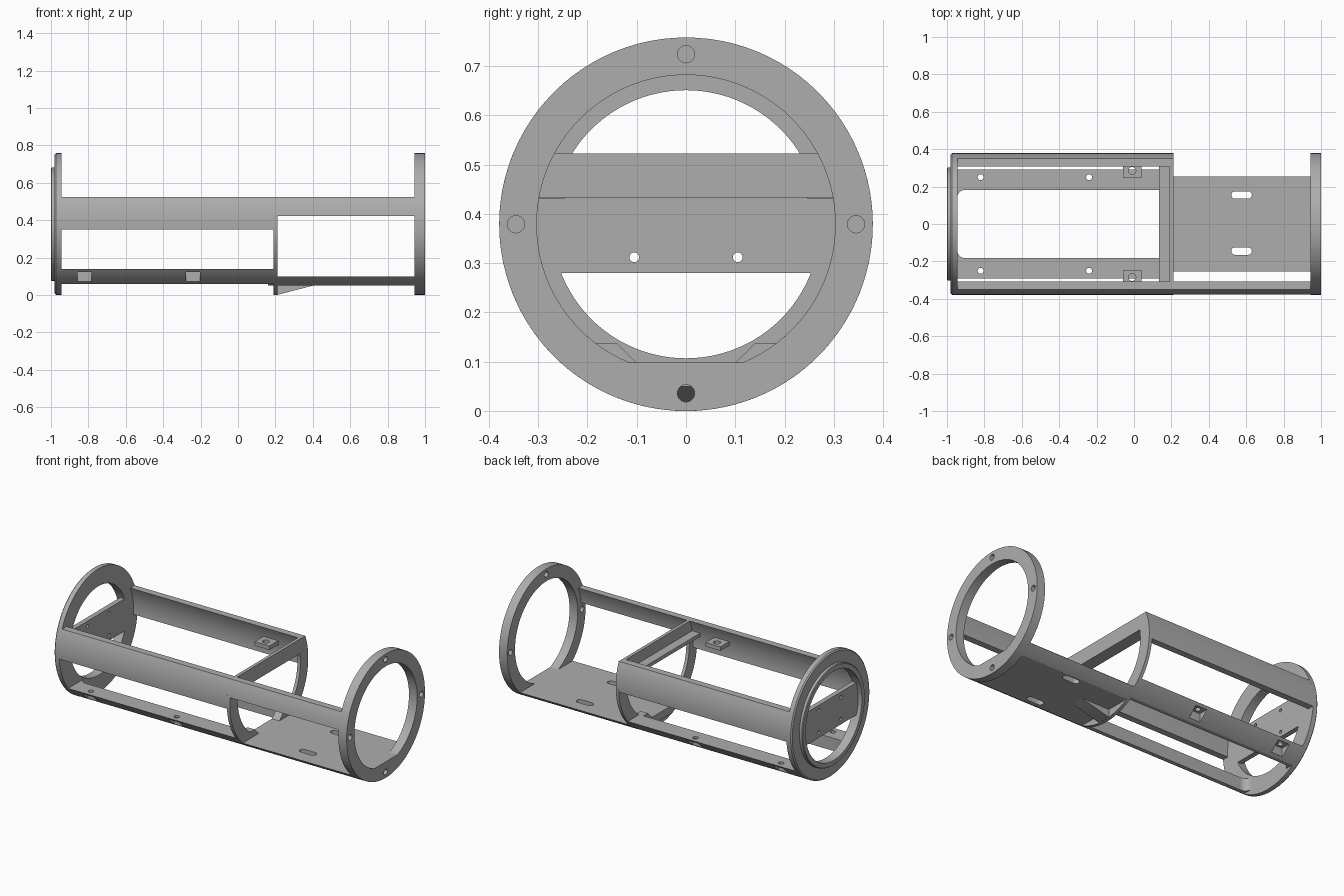
import bpy, bmesh
from math import sin, cos, asin, sqrt, pi, radians

if "Cube" in bpy.data.objects:
    bpy.data.objects.remove(bpy.data.objects["Cube"])

C = 0.379            # height of the long axis
R = 0.379            # outer radius
RAIL_IN = 0.34       # inner radius of the side rails
RING_IN = 0.303      # inner radius of the end ring and mid frame
TOP = 0.523          # cut height of rails and frame
X_LEFT, X_MID, X_RIGHT = -0.945, 0.19, 0.945

grey = bpy.data.materials.new("plain_grey")
grey.use_nodes = True
colour = (0.42, 0.42, 0.42, 1)
grey.diffuse_color = colour
grey.node_tree.nodes["Principled BSDF"].inputs["Base Color"].default_value = colour


def arc(r, a0, a1, n, cx=0, cy=C):
    return [(cx + r * cos(a0 + (a1 - a0) * i / n),
             cy + r * sin(a0 + (a1 - a0) * i / n)) for i in range(n + 1)]


def angle(r, z):
    return asin((z - C) / r)


def box(u0, u1, v0, v1):
    return [(u0, v0), (u1, v0), (u1, v1), (u0, v1)]


def finish(name, bm):
    bmesh.ops.recalc_face_normals(bm, faces=bm.faces)
    mesh = bpy.data.meshes.new(name)
    bm.to_mesh(mesh)
    bm.free()
    mesh.materials.append(grey)
    ob = bpy.data.objects.new(name, mesh)
    bpy.context.scene.collection.objects.link(ob)
    return ob


def prism(name, pts, lo, hi, axis="x"):
    """Extrude a 2D outline along one axis."""
    place = {"x": lambda p, t: (t, p[0], p[1]),
             "y": lambda p, t: (p[0], t, p[1]),
             "z": lambda p, t: (p[0], p[1], t)}[axis]
    bm = bmesh.new()
    a = [bm.verts.new(place(p, lo)) for p in pts]
    b = [bm.verts.new(place(p, hi)) for p in pts]
    bm.faces.new(a)
    bm.faces.new(b[::-1])
    for i in range(len(pts)):
        j = (i + 1) % len(pts)
        bm.faces.new((a[i], a[j], b[j], b[i]))
    return finish(name, bm)


def lathe(name, profile, n=96):
    """Revolve a closed (x, radius) outline about the long axis."""
    bm = bmesh.new()
    loops = [[bm.verts.new((x, r * cos(2 * pi * k / n), C + r * sin(2 * pi * k / n)))
              for x, r in profile] for k in range(n)]
    for k in range(n):
        p, q = loops[k], loops[(k + 1) % n]
        for i in range(len(profile)):
            j = (i + 1) % len(profile)
            bm.faces.new((p[i], p[j], q[j], q[i]))
    return finish(name, bm)


def cut(ob, cutters):
    """Subtract the cutters, then remove them."""
    for c in cutters:
        m = ob.modifiers.new("cut", "BOOLEAN")
        m.operation, m.solver, m.object = "DIFFERENCE", "EXACT", c
    deps = bpy.context.evaluated_depsgraph_get()
    mesh = bpy.data.meshes.new_from_object(ob.evaluated_get(deps))
    ob.modifiers.clear()
    ob.data = mesh
    for c in cutters:
        bpy.data.objects.remove(c)


def drill(u, v, r, lo, hi, axis):
    return prism("drill", arc(r, 0, 2 * pi * 23 / 24, 23, u, v), lo, hi, axis)


# Right end ring with four screw holes
end_ring = lathe("right_end_ring", [(X_RIGHT, RING_IN), (X_RIGHT, R), (1, R), (1, RING_IN)])
cut(end_ring, [drill(y, z, 0.0175, 0.9, 1.1, "x")
               for y, z in ((0, C + 0.345), (0, C - 0.343), (0.345, C), (-0.345, C))])

# Left end ring with stepped lip
lathe("left_end_ring", [(X_LEFT, 0.272), (X_LEFT, R), (-0.973, R), (-0.98, R - 0.007),
                        (-0.98, RING_IN), (-0.996, RING_IN), (-1, RING_IN - 0.004), (-1, 0.272)])

# Mounting plate across the left ring
a = angle(0.28, 0.478)
plate = prism("mounting_plate", arc(0.28, -a, a, 8) + arc(0.28, pi - a, pi + a, 8), -0.975, X_LEFT)
cut(plate, [drill(y, z, 0.01, -1.1, -0.8, "x") for y in (-0.105, 0.105) for z in (0.312, 0.446)])


# Side rails, the front one running the whole length
def rail(name, side, z0, x0, x1):
    pts = arc(R, angle(R, z0), angle(R, TOP), 12)
    pts += arc(RAIL_IN, angle(RAIL_IN, TOP), angle(RAIL_IN, z0), 12)
    prism(name, [(side * y, z) for y, z in pts], x0, x1)


rail("front_rail", -1, 0.35, X_LEFT, X_MID)
rail("back_rail", 1, 0.35, X_LEFT, X_MID)
rail("front_rail_extension", -1, 0.422, 0.21, X_RIGHT)

# Mid frame: open ring, cross web, shelf and lower infill
ao, ai = angle(R, TOP), angle(RING_IN, TOP)
prism("mid_frame", arc(R, pi - ao, 2 * pi + ao, 72) + arc(RING_IN, 2 * pi + ai, pi - ai, 72), X_MID, 0.21)
y_top = sqrt(RING_IN ** 2 - (TOP - C) ** 2) + 0.005
prism("cross_web", [(-y_top, TOP), (y_top, TOP), (0.305, 0.433), (-0.305, 0.433)], X_MID, 0.21)
prism("cross_shelf", box(0.135, X_MID, -0.33, 0.33), 0.433, 0.455, "z")
half = [(0.1, 0.098), (0.14, 0.138), (0.185, 0.138), (0.2, 0.12), (0.1, 0.05)]
prism("mid_infill", half + [(-y, z) for y, z in half[::-1]], X_MID - 0.03, 0.21)

# Floor of the open bay, with two cable slots
f0, f1 = angle(R, 0.05), angle(R, 0.098)
floor = prism("bay_floor", arc(R, f0, f1, 8) + arc(R, pi - f1, pi - f0, 8), 0.2, 0.95)
slots = []
for y in (-0.145, 0.155):
    pts = arc(0.02, -pi / 2, pi / 2, 8, 0.61, y) + arc(0.02, pi / 2, 3 * pi / 2, 8, 0.54, y)
    slots.append(prism("slot", pts, 0, 0.2, "z"))
cut(floor, slots)
g = angle(0.31, 0.098)
prism("ring_sill", arc(0.31, -pi - g, g, 12), X_RIGHT, 1)

# Gusset under the floor
prism("floor_gusset", [(0.2, 0.002), (0.215, 0.002), (0.405, 0.051), (0.2, 0.06)], -0.04, 0.04, "y")

# Lower strips with nut pockets, corner fillets, and tabs on the rails
for side, word in ((-1, "front"), (1, "back")):
    pts = [(0.182, 0.138), (0.182, 0.06)] + arc(R, angle(R, 0.06), angle(R, 0.138), 10)
    strip = prism(word + "_lower_strip", [(side * y, z) for y, z in pts], X_LEFT, X_MID)
    cutters = []
    for x in (-0.82, -0.24):
        cutters.append(drill(x, side * 0.25, 0.016, 0, 0.2, "z"))
        pocket = sorted((side * 0.222, side * 0.4))
        cutters.append(prism("pocket", box(x - 0.038, x + 0.038, 0.07, 0.124), *pocket, "y"))
    cut(strip, cutters)

    fillet = [(X_LEFT, 0.182)] + arc(0.04, pi, pi / 2, 8, X_LEFT + 0.04, 0.142)
    prism(word + "_strip_fillet", [(x, side * y) for x, y in fillet], 0.06, 0.138, "z")

    tab = prism(word + "_tab", box(-0.06, 0.04, *sorted((side * 0.247, side * 0.345))), 0.43, 0.455, "z")
    cut(tab, [drill(-0.01, side * 0.285, 0.02, 0.3, 0.6, "z")])

# Smooth curved faces, keep edges crisp
bpy.ops.object.select_all(action="DESELECT")
for ob in bpy.context.scene.objects:
    if ob.type == "MESH":
        ob.select_set(True)
        bpy.context.view_layer.objects.active = ob
bpy.ops.object.shade_smooth_by_angle(angle=radians(30))
